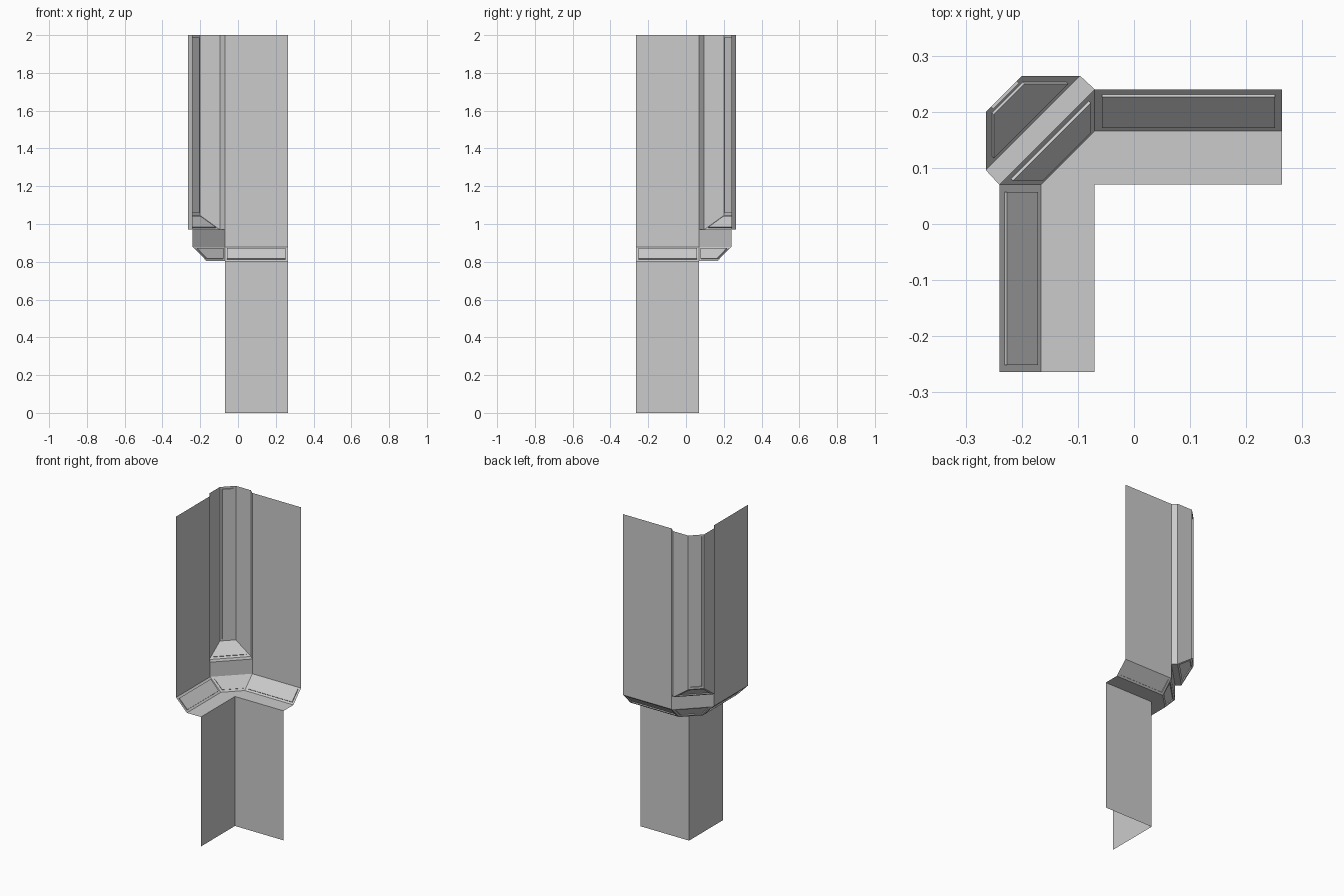
import bpy, bmesh

if "Cube" in bpy.data.objects:
    bpy.data.objects.remove(bpy.data.objects["Cube"])

RIM, DEPTH = 0.013, 0.006      # border and depth of the recessed panels
END = 0.264                    # open end of each wall run
Z0, Z_LEDGE, Z_BEVEL, Z_POST, Z_SLOPE, Z1 = 0, 0.803, 0.879, 0.97, 1.045, 2.0


def mirrored(half):
    """Complete a plan path by reflecting it across the corner diagonal."""
    return half + [(-y, -x) for x, y in reversed(half)]


def build(name, faces, panels=()):
    """Make an open shell from polygons; listed faces get a recessed panel."""
    bm = bmesh.new()
    made = []
    for pts in faces:
        clean = [p for i, p in enumerate(pts) if p != pts[i - 1]]
        made.append(bm.faces.new([bm.verts.new(p) for p in clean]))
    bm.normal_update()
    for f in [made[i] for i in panels]:
        bmesh.ops.inset_individual(bm, faces=[f], thickness=RIM, use_even_offset=True)
        n = f.normal.copy()
        cap = bmesh.ops.extrude_discrete_faces(bm, faces=[f])["faces"][0]
        bmesh.ops.translate(bm, verts=cap.verts[:], vec=-n * DEPTH)
    bmesh.ops.remove_doubles(bm, verts=bm.verts[:], dist=1e-5)
    me = bpy.data.meshes.new(name)
    bm.to_mesh(me)
    bm.free()
    bpy.context.collection.objects.link(bpy.data.objects.new(name, me))


def strip(low, zl, high, zh):
    """Faces joining two plan paths at two heights, facing outwards."""
    at = lambda p, z: (p[0], p[1], z)
    return [[at(low[i], zl), at(high[i], zh), at(high[i + 1], zh), at(low[i + 1], zl)]
            for i in range(len(low) - 1)]


# Plan paths around the corner
inner = mirrored([(-0.07, -END), (-0.07, 0.07)])
middle = mirrored([(-0.166, -END), (-0.166, 0.07)])
outer = mirrored([(-0.24, -END), (-0.24, 0.07)])
post = mirrored([(-0.24, 0.07), (-0.264, 0.096), (-0.264, 0.2)])

# Lower wall (sharp corner)
lower = [inner[0], inner[1], inner[3]]
build("lower_wall", strip(lower, Z0, lower, Z_LEDGE))

# Overhanging ledge and panelled bevel
build("ledge_underside", strip(inner, Z_LEDGE, middle, Z_LEDGE))
build("ledge_bevel", strip(middle, Z_LEDGE, outer, Z_BEVEL), panels=(0, 1, 2))

# Upper wall: two full-height runs and a short chamfer under the post
runs = strip(outer, Z_BEVEL, outer, Z1)
chamfer = strip(outer[1:3], Z_BEVEL, outer[1:3], Z_POST)
build("upper_wall", [runs[0], runs[2]] + chamfer)

# Corner post: returns, sides and panelled front, with a panelled sloping foot
feet = [Z_POST, Z_POST, Z_SLOPE, Z_SLOPE, Z_POST, Z_POST]
base = [(x, y, z) for (x, y), z in zip(post, feet)]
top = [(x, y, Z1) for x, y in post]
sides = [[base[i], top[i], top[i + 1], base[i + 1]] for i in range(5)]
underside = [base[0], base[1], base[4], base[5]]
slope = base[1:5]
build("corner_post", sides + [underside, slope], panels=(2, 6))
